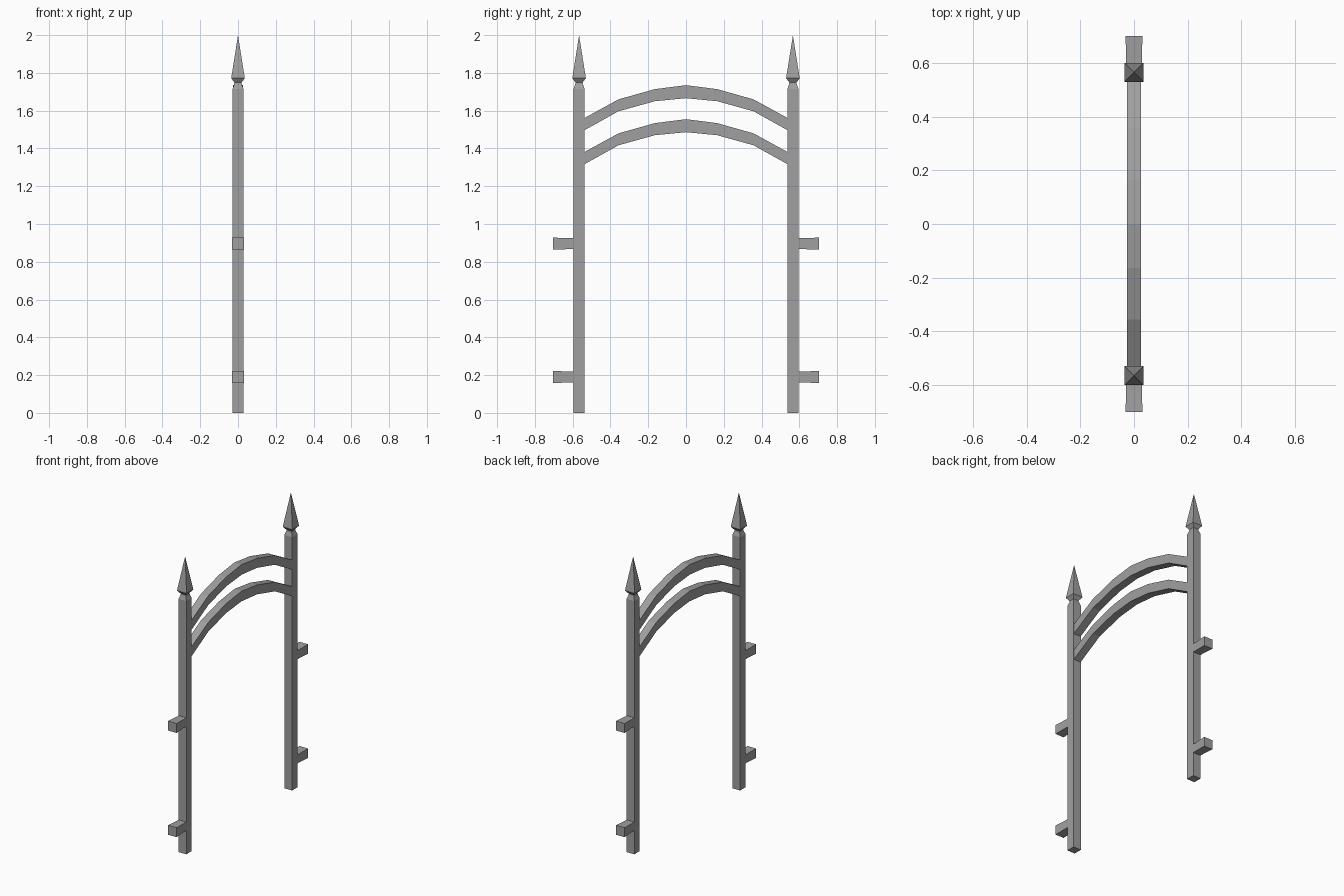
import bpy
import bmesh

cube = bpy.data.objects.get("Cube")
if cube:
    bpy.data.objects.remove(cube, do_unlink=True)

# One plain grey metal
iron = bpy.data.materials.new("grey_iron")
iron.use_nodes = True
GREY = (0.35, 0.35, 0.35, 1)
iron.diffuse_color = GREY
iron.node_tree.nodes["Principled BSDF"].inputs["Base Color"].default_value = GREY

POST_Y = 0.566
POST_HALF = 0.029


def loft(name, rings, tip=None):
    """Skin four-cornered rings, closing the end with a cap or a point."""
    bm = bmesh.new()
    loops = [[bm.verts.new(p) for p in ring] for ring in rings]
    for a, b in zip(loops, loops[1:]):
        for i in range(4):
            j = (i + 1) % 4
            bm.faces.new((a[i], a[j], b[j], b[i]))
    bm.faces.new(loops[0][::-1])
    if tip:
        point = bm.verts.new(tip)
        for i in range(4):
            bm.faces.new((loops[-1][i], loops[-1][(i + 1) % 4], point))
    else:
        bm.faces.new(loops[-1])
    bmesh.ops.recalc_face_normals(bm, faces=bm.faces)
    mesh = bpy.data.meshes.new(name)
    bm.to_mesh(mesh)
    bm.free()
    mesh.materials.append(iron)
    obj = bpy.data.objects.new(name, mesh)
    bpy.context.collection.objects.link(obj)


def flat_ring(y, z, h):
    return [(-h, y - h, z), (h, y - h, z), (h, y + h, z), (-h, y + h, z)]


def upright_ring(y, low, high, h):
    return [(-h, y, low), (h, y, low), (h, y, high), (-h, y, high)]


for side, label in ((-1, "front"), (1, "back")):
    y = side * POST_Y
    # Square post with chamfered top, narrow neck and spear point
    profile = [(0, POST_HALF), (1.715, POST_HALF), (1.738, 0.021),
               (1.749, 0.019), (1.772, 0.036)]
    loft(label + "_post", [flat_ring(y, z, h) for z, h in profile], (0, y, 2))

    # Slightly flared hinge stubs on the outer side
    for z, level in ((0.19, "lower"), (0.896, "upper")):
        loft(f"{label}_{level}_stub",
             [upright_ring(side * d, z - h, z + h, h)
              for d, h in ((POST_Y, 0.029), (0.62, 0.029), (0.703, 0.032))])

# Two faceted arches between the posts: distance, underside, top
half_arch = [(0.54, 1.495, 1.56), (0.357, 1.597, 1.66), (0.165, 1.65, 1.714)]
crown = [(0, 1.666, 1.735)]
stations = ([(-d, a, b) for d, a, b in half_arch] + crown + half_arch[::-1])
for name, drop in (("upper_arch", 0), ("lower_arch", 0.18)):
    loft(name, [upright_ring(d, a - drop, b - drop, 0.027)
                for d, a, b in stations])
